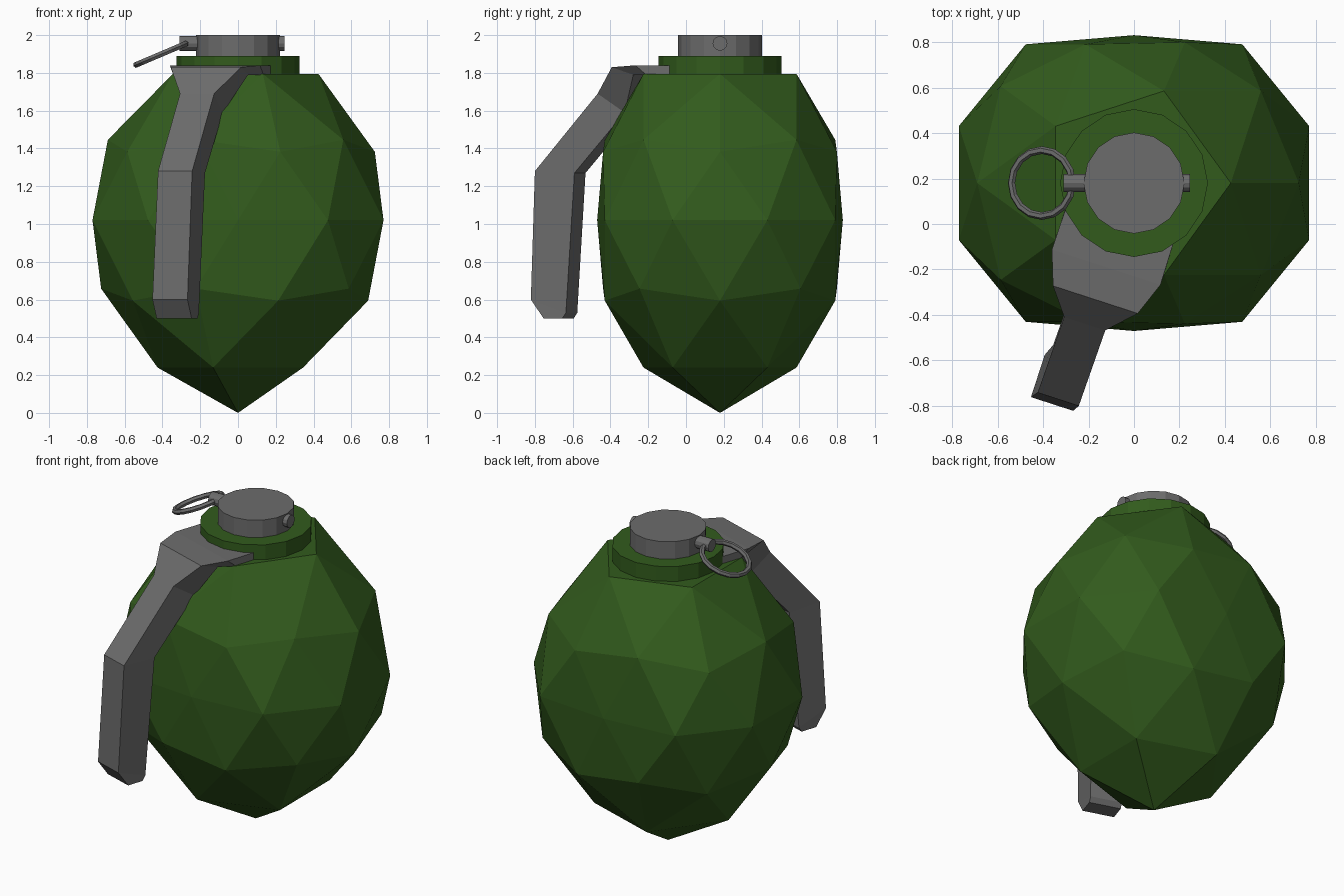
import bpy, bmesh, math
from mathutils import Matrix, Vector

if "Cube" in bpy.data.objects:
    bpy.data.objects.remove(bpy.data.objects["Cube"])

AXIS_Y = 0.18


def material(name, color):
    m = bpy.data.materials.new(name)
    m.diffuse_color = color
    m.use_nodes = True
    m.node_tree.nodes["Principled BSDF"].inputs["Base Color"].default_value = m.diffuse_color
    return m


green = material("green_paint", (0.032, 0.105, 0.012, 1))
metal = material("grey_metal", (0.15, 0.15, 0.15, 1))


def finish(bm, name, mat):
    bmesh.ops.recalc_face_normals(bm, faces=bm.faces)
    me = bpy.data.meshes.new(name)
    bm.to_mesh(me)
    bm.free()
    ob = bpy.data.objects.new(name, me)
    ob.data.materials.append(mat)
    bpy.context.collection.objects.link(ob)
    return ob


def cylinder(name, radius, depth, matrix, sides, mat):
    bm = bmesh.new()
    bmesh.ops.create_cone(bm, cap_ends=True, segments=sides, radius1=radius,
                          radius2=radius, depth=depth, matrix=matrix)
    return finish(bm, name, mat)


# Body: icosphere with stretched poles, flat top and flattened front and back
R = 0.81
bm = bmesh.new()
bmesh.ops.create_icosphere(bm, subdivisions=2, radius=R)
for v in bm.verts:
    x, y, z = v.co
    if abs(y) > 0.6:
        y = math.copysign(0.61 + (abs(y) - 0.655) * 0.26, y)
    if z > 0.6:
        z = 0.775
    elif z < -0.75:
        z = -1.02
    elif z < -0.6:
        z = -0.78
    v.co = (x, y + AXIS_Y, z + 1.02)
finish(bm, "body", green)

# Collar and fuze cap
cylinder("collar", 0.325, 0.11, Matrix.Translation((0, AXIS_Y, 1.835)), 16, green)
cylinder("fuze_cap", 0.222, 0.12, Matrix.Translation((0, AXIS_Y, 1.94)), 16, metal)

# Safety pin through the cap
cylinder("safety_pin", 0.039, 0.555,
         Matrix.Translation((-0.032, AXIS_Y, 1.956)) @ Matrix.Rotation(math.pi / 2, 4, 'Y'),
         12, metal)

# Pull ring hanging from the pin
bpy.ops.mesh.primitive_torus_add(major_segments=16, minor_segments=6,
                                 major_radius=0.145, minor_radius=0.017,
                                 location=(-0.405, AXIS_Y, 1.9),
                                 rotation=(0, math.radians(-23), 0))
ring = bpy.context.object
ring.name = "pull_ring"
ring.data.materials.append(metal)

# Lever: sections as outer (r, z), inner (r, z), left and right width
sections = [
    (0.10, 1.84, 0.10, 1.79, -0.25, 0.245),
    (0.39, 1.84, 0.33, 1.79, -0.253, 0.249),
    (0.54, 1.83, 0.42, 1.79, -0.199, 0.193),
    (0.655, 1.69, 0.505, 1.59, -0.11, 0.08),
    (1.007, 1.28, 0.787, 1.27, -0.118, 0.072),
    (1.035, 0.60, 0.84, 0.53, -0.14, 0.055),
    (0.964, 0.50, 0.86, 0.50, -0.14, 0.055),
]
a = math.radians(18)
out = Vector((-math.sin(a), -math.cos(a), 0))
side = Vector((math.cos(a), -math.sin(a), 0))
bm = bmesh.new()
loops = []
for ro, zo, ri, zi, wl, wr in sections:
    loops.append([bm.verts.new(Vector((0, AXIS_Y, z)) + out * r + side * w)
                  for r, z, w in ((ro, zo, wl), (ro, zo, wr), (ri, zi, wr), (ri, zi, wl))])
for p, q in zip(loops, loops[1:]):
    for i in range(4):
        j = (i + 1) % 4
        bm.faces.new((p[i], p[j], q[j], q[i]))
bm.faces.new(loops[0])
bm.faces.new(loops[-1])
finish(bm, "safety_lever", metal)
